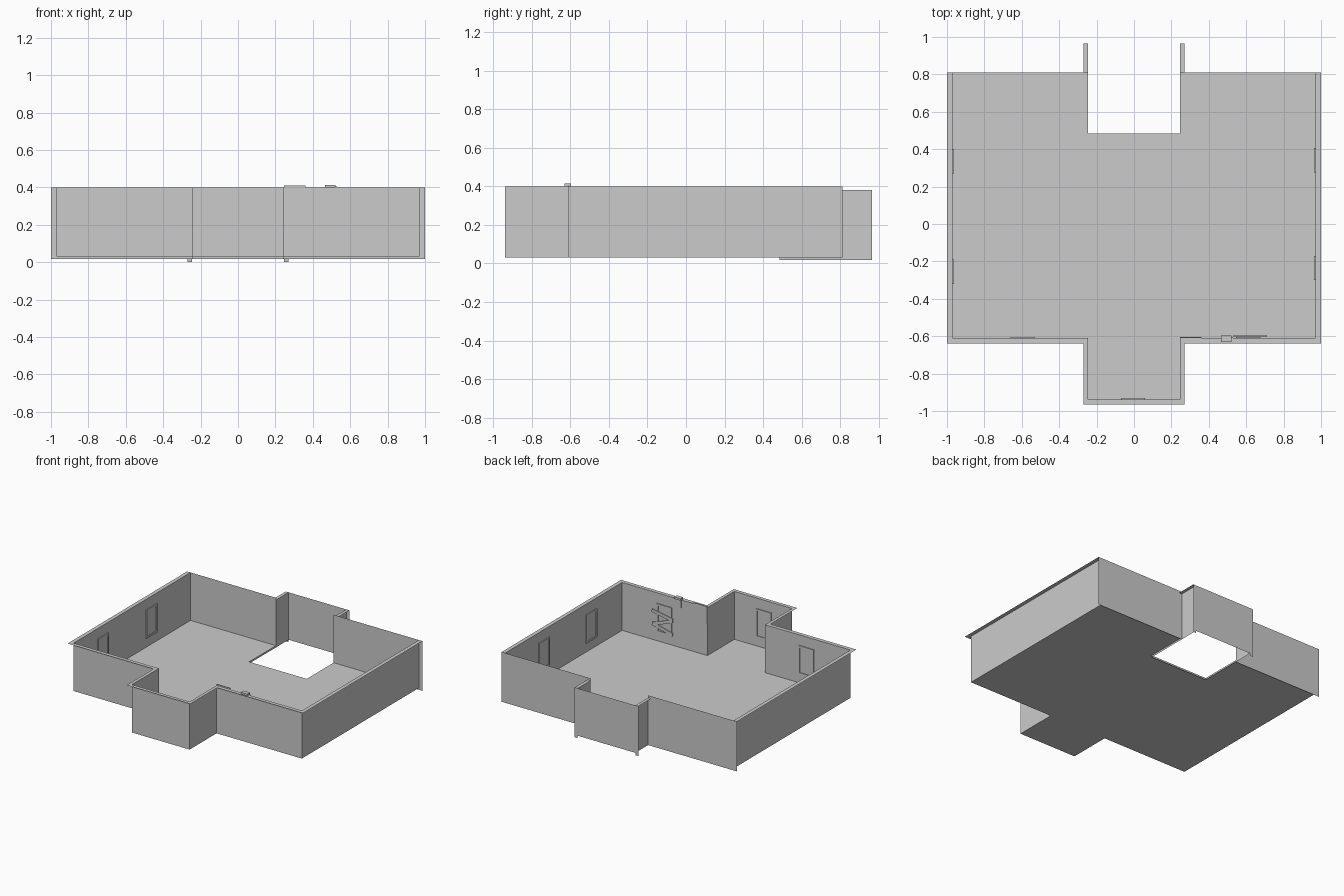
import bpy, bmesh
from math import radians
from mathutils import Matrix, Vector

if "Cube" in bpy.data.objects:
    bpy.data.objects.remove(bpy.data.objects["Cube"])

FLOOR, TOP, DROP = 0.032, 0.40, 0.018
X, NX = 0.97, 0.245            # room half width, alcove half width
F, B = -0.61, 0.81             # front and back wall
AF, AB, HOLE = -0.937, 0.965, 0.485
LX = 1.0                       # outer edge of the rim
NLX = 0.27                     # outer edge of the alcove rim


def make(name, bm):
    me = bpy.data.meshes.new(name)
    bmesh.ops.remove_doubles(bm, verts=bm.verts, dist=1e-5)
    bm.to_mesh(me)
    bm.free()
    ob = bpy.data.objects.new(name, me)
    bpy.context.collection.objects.link(ob)
    return ob


def polys(name, faces):
    bm = bmesh.new()
    for f in faces:
        bm.faces.new([bm.verts.new(p) for p in f])
    return make(name, bm)


def wall(a, b, z0, z1):
    """Upright sheet between two plan points."""
    return [(*a, z0), (*b, z0), (*b, z1), (*a, z1)]


def flat(x0, x1, y0, y1, z):
    return [(x0, y0, z), (x1, y0, z), (x1, y1, z), (x0, y1, z)]


def box(name, lo, hi, tilt=0):
    bm = bmesh.new()
    lo, hi = Vector(lo), Vector(hi)
    m = (Matrix.Translation((lo + hi) / 2) @ Matrix.Rotation(radians(tilt), 4, 'Y')
         @ Matrix.Diagonal((*(hi - lo), 1)))
    bmesh.ops.create_cube(bm, size=1, matrix=m)
    return make(name, bm)


# Floor with the front alcove and the hole at the back
polys("floor", [[(x, y, FLOOR) for x, y in (
    (-X, F), (-NX, F), (-NX, AF), (NX, AF), (NX, F), (X, F),
    (X, B), (NX, B), (NX, HOLE), (-NX, HOLE), (-NX, B), (-X, B))]])

# Main walls, open where the back alcove starts
plan = [(-NX, B), (-X, B), (-X, F), (-NX, F), (-NX, AF),
        (NX, AF), (NX, F), (X, F), (X, B), (NX, B)]
polys("walls", [wall(a, b, FLOOR, TOP) for a, b in zip(plan, plan[1:])])

# Back alcove walls, set slightly lower
alcove = [(-NX, B), (-NX, AB), (NX, AB), (NX, B)]
polys("back_alcove_walls", [wall(a, b, DROP, 0.382) for a, b in zip(alcove, alcove[1:])])

# Flat rim on top of the walls
inner = [(-X, B), (-X, F), (-NX, F), (-NX, AF), (NX, AF), (NX, F), (X, F), (X, B)]
outer = [(-LX, B), (-LX, -0.64), (-NLX, -0.64), (-NLX, -AB),
         (NLX, -AB), (NLX, -0.64), (LX, -0.64), (LX, B)]
rim = [[(*p, TOP) for p in (inner[i], inner[i + 1], outer[i + 1], outer[i])]
       for i in range(len(inner) - 1)]
polys("top_rim", rim)

# Rims of the rear: top strips, upright strips and the turned-down floor edge
rear = []
for s in (-1, 1):
    rear.append(flat(s * NX, s * NLX, B, AB, 0.382))
    rear.append(wall((s * NX, AB), (s * NLX, AB), 0, 0.382))
    rear.append(wall((s * X, B), (s * LX, B), DROP, TOP))
    rear.append(wall((s * NX, B), (s * X, B), DROP, FLOOR))
    rear.append(wall((s * NX, HOLE), (s * NX, B), DROP, FLOOR))
rear.append(wall((-NX, HOLE), (NX, HOLE), DROP, FLOOR))
polys("rear_rim", rear)


def window(name, centre, inward):
    """Shallow frame around a recessed pane; built facing +y, then turned."""
    bm = bmesh.new()
    w, h, d, t = 0.065, 0.11, 0.007, 0.014

    def ring(hw, hh, y):
        return [bm.verts.new((sx * hw, y, sz * hh))
                for sx, sz in ((-1, -1), (1, -1), (1, 1), (-1, 1))]
    rings = [ring(w, h, 0), ring(w, h, d), ring(w - t, h - t, d), ring(w - t, h - t, 0.002)]
    for r, q in zip(rings, rings[1:]):
        for i in range(4):
            j = (i + 1) % 4
            bm.faces.new((r[i], r[j], q[j], q[i]))
    bm.faces.new(rings[-1])
    rot = Vector((0, 1, 0)).rotation_difference(Vector(inward)).to_matrix().to_4x4()
    bmesh.ops.transform(bm, matrix=Matrix.Translation(centre) @ rot, verts=bm.verts)
    bmesh.ops.recalc_face_normals(bm, faces=bm.faces)
    make(name, bm)


# Windows on the inner sides of the walls
for i, (c, n) in enumerate([
        ((-X, 0.335, 0.21), (1, 0, 0)), ((-X, -0.255, 0.21), (1, 0, 0)),
        ((X, 0.34, 0.21), (-1, 0, 0)), ((X, -0.235, 0.21), (-1, 0, 0)),
        ((-0.595, F, 0.21), (0, 1, 0)), ((-0.005, AF, 0.21), (0, 1, 0)),
        ((0.61, F, 0.21), (0, 1, 0))]):
    window(f"window_{i + 1}", c, n)

# Boards nailed across the front right window
for i, (z, tilt) in enumerate([(0.245, -10), (0.19, 20), (0.14, -14)]):
    box(f"window_board_{i + 1}", (0.53, -0.602, z - 0.012), (0.71, -0.596, z + 0.012), tilt)

# Wall panel and the small bracket over the wall edge
box("wall_panel", (0.245, F, 0.27), (0.36, -0.605, 0.41))
box("bracket_top", (0.465, -0.63, 0.40), (0.52, -0.597, 0.414))
box("bracket_plate", (0.465, F, 0.34), (0.53, -0.606, 0.405))
